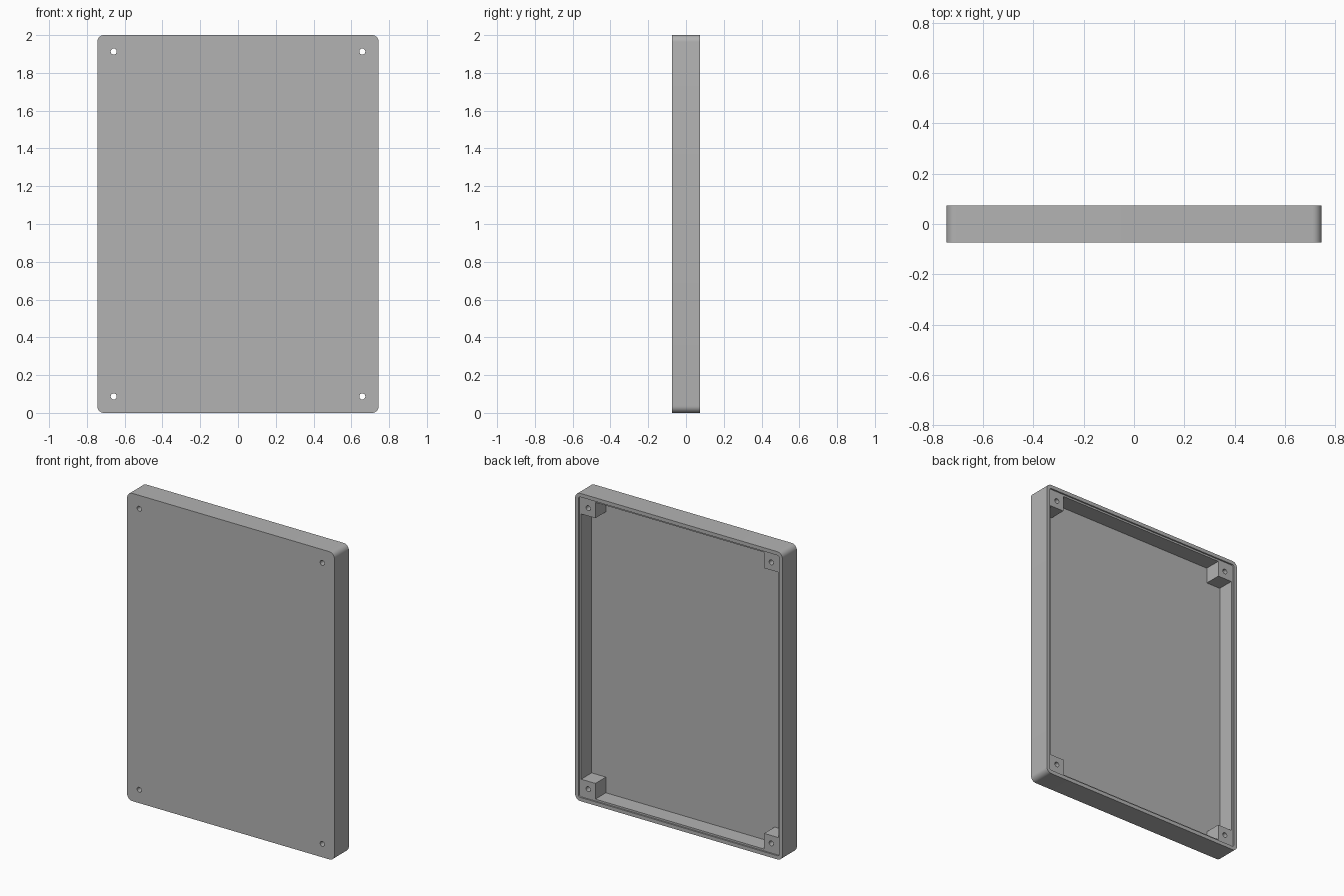
import bpy
import bmesh
from math import cos, sin, pi, radians
from mathutils import Vector

cube = bpy.data.objects.get("Cube")
if cube:
    bpy.data.objects.remove(cube, do_unlink=True)

# Main sizes
HALF_X, HALF_Y, HALF_Z = 0.745, 0.074, 1.0
RIM, WALL = 0.024, 0.036          # thin lip, then full wall with lid ledge
FLOOR_Y = -HALF_Y + 0.03
LEDGE_Y = HALF_Y - 0.01
HOLE_INSET, HOLE_R, BOSS = 0.087, 0.016, 0.102

grey = bpy.data.materials.new("plain_grey")
grey.use_nodes = True
colour = (0.45, 0.45, 0.45, 1)
grey.diffuse_color = colour
grey.node_tree.nodes["Principled BSDF"].inputs["Base Color"].default_value = colour


def prism(name, outline, y0, y1):
    """Extrude an outline of (x, z) points from y0 to y1."""
    bm = bmesh.new()
    face = bm.faces.new([bm.verts.new((x, y0, z)) for x, z in outline])
    result = bmesh.ops.extrude_face_region(bm, geom=[face])
    moved = [g for g in result["geom"] if isinstance(g, bmesh.types.BMVert)]
    bmesh.ops.translate(bm, verts=moved, vec=Vector((0, y1 - y0, 0)))
    bmesh.ops.recalc_face_normals(bm, faces=bm.faces)
    mesh = bpy.data.meshes.new(name)
    bm.to_mesh(mesh)
    bm.free()
    mesh.materials.append(grey)
    obj = bpy.data.objects.new(name, mesh)
    bpy.context.collection.objects.link(obj)
    return obj


def circle(cx, cz, r, n=24):
    return [(cx + r * cos(2 * pi * i / n), cz + r * sin(2 * pi * i / n)) for i in range(n)]


def rectangle(cx, cz, hx, hz):
    return [(cx + sx * hx, cz + sz * hz) for sx, sz in ((1, 1), (-1, 1), (-1, -1), (1, -1))]


def rounded(hx, hz, r, steps=8):
    """Rounded rectangle centred on the panel."""
    points = []
    for k, (cx, cz) in enumerate(rectangle(0, HALF_Z, hx - r, hz - r)):
        for i in range(steps + 1):
            a = pi / 2 * (k + i / steps)
            points.append((cx + r * cos(a), cz + r * sin(a)))
    return points


def cut(obj, cutter):
    """Subtract a cutter, then throw it away."""
    mod = obj.modifiers.new("cut", "BOOLEAN")
    mod.operation = "DIFFERENCE"
    mod.solver = "EXACT"
    mod.object = cutter
    bpy.context.view_layer.update()
    bpy.ops.object.select_all(action="DESELECT")
    bpy.context.view_layer.objects.active = obj
    obj.select_set(True)
    bpy.ops.object.modifier_apply(modifier=mod.name)
    bpy.data.objects.remove(cutter, do_unlink=True)


# Tray: rounded slab, hollowed from the back with a shallow lid recess
tray = prism("tray", rounded(HALF_X, HALF_Z, 0.036), -HALF_Y, HALF_Y)
cut(tray, prism("recess_cutter", rounded(HALF_X - RIM, HALF_Z - RIM, 0.012), LEDGE_Y, 0.2))
cut(tray, prism("cavity_cutter", rectangle(0, HALF_Z, HALF_X - WALL, HALF_Z - WALL), FLOOR_Y, 0.2))
parts = [tray]

# Corner screw posts, with holes running through post and tray
for side, sx in (("left", 1), ("right", -1)):
    for level, sz in (("top", 1), ("bottom", -1)):
        x = sx * (HALF_X - HOLE_INSET)
        z = HALF_Z + sz * (HALF_Z - HOLE_INSET)
        post = prism(f"screw_post_{level}_{side}",
                     rectangle(x, z, BOSS / 2, BOSS / 2), FLOOR_Y, LEDGE_Y)
        for target in (post, tray):
            cut(target, prism("hole_cutter", circle(x, z, HOLE_R), -0.2, 0.2))
        parts.append(post)

# Smooth the rounded corners and holes, keep other edges sharp
bpy.ops.object.select_all(action="DESELECT")
for obj in parts:
    obj.select_set(True)
bpy.context.view_layer.objects.active = tray
bpy.ops.object.shade_smooth_by_angle(angle=radians(30))
